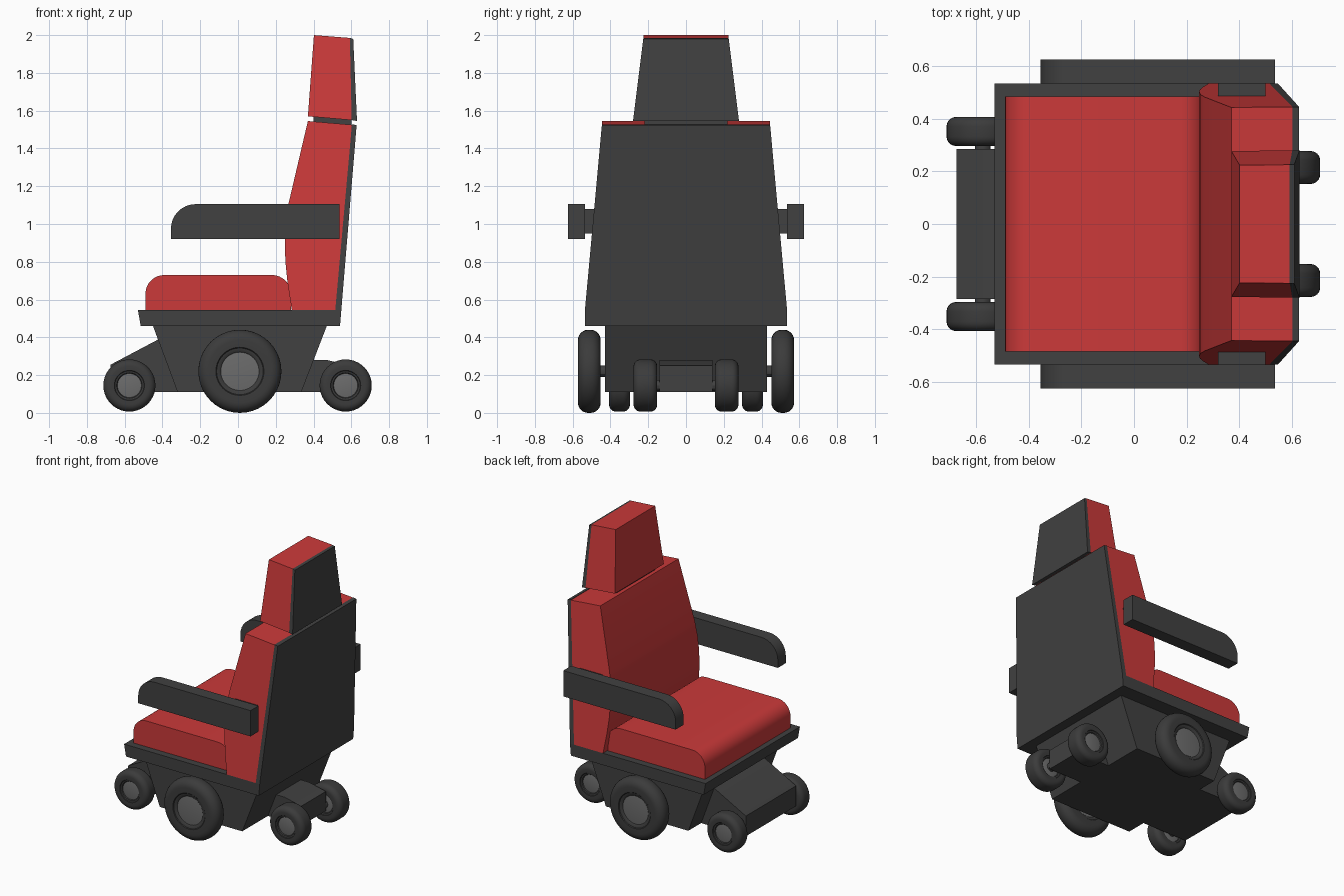
import bpy, bmesh, math

cube = bpy.data.objects.get("Cube")
if cube:
    bpy.data.objects.remove(cube, do_unlink=True)


def material(name, r, g, b):
    m = bpy.data.materials.new(name)
    m.use_nodes = True
    m.diffuse_color = (r, g, b, 1)
    m.node_tree.nodes["Principled BSDF"].inputs["Base Color"].default_value = (r, g, b, 1)
    return m


RED = material("red upholstery", 0.6, 0.042, 0.042)
DARK = material("dark grey frame", 0.052, 0.052, 0.052)
TYRE = material("tyre rubber", 0.044, 0.044, 0.044)
HUB = material("grey hub", 0.15, 0.15, 0.15)


def finish(name, bm, mats, angle=30):
    bmesh.ops.recalc_face_normals(bm, faces=bm.faces)
    mesh = bpy.data.meshes.new(name)
    bm.to_mesh(mesh)
    bm.free()
    ob = bpy.data.objects.new(name, mesh)
    bpy.context.collection.objects.link(ob)
    for m in mats:
        mesh.materials.append(m)
    bpy.ops.object.select_all(action='DESELECT')
    ob.select_set(True)
    bpy.context.view_layer.objects.active = ob
    bpy.ops.object.shade_smooth_by_angle(angle=math.radians(angle))
    return ob


def prism(name, profile, y0, y1, mat):
    """Extrude an (x, z) profile in y; y0 and y1 give the two sides as functions of z or numbers."""
    side = lambda y, z: y(z) if callable(y) else y
    bm = bmesh.new()
    a = [bm.verts.new((x, side(y0, z), z)) for x, z in profile]
    b = [bm.verts.new((x, side(y1, z), z)) for x, z in profile]
    bm.faces.new(a)
    bm.faces.new(b)
    n = len(a)
    for i in range(n):
        j = (i + 1) % n
        bm.faces.new((a[i], a[j], b[j], b[i]))
    return finish(name, bm, [mat])


def centred(name, profile, width, mat):
    if callable(width):
        return prism(name, profile, lambda z: -width(z), width, mat)
    return prism(name, profile, -width, width, mat)


def arc(cx, cz, r, start, end, n=8):
    steps = [math.radians(start + (end - start) * i / n) for i in range(n + 1)]
    return [(cx + r * math.cos(t), cz + r * math.sin(t)) for t in steps]


def wheel(name, x, y, z, r, w):
    """Lathe around a y axis: round tyre, recessed rim, domed hub on both sides."""
    h, c = w / 2, min(w * 0.45, r * 0.26)
    half = [(0, h * 0.84), (r * 0.3, h * 0.82), (r * 0.46, h * 0.76),
            (r * 0.49, h * 0.86), (r * 0.56, h * 0.9), (r * 0.58, h * 0.98)]
    half += [(px, py) for px, py in arc(r - c, h - c, c, 90, 0, 6)]
    prof = half + [(px, -py) for px, py in reversed(half)]
    bm = bmesh.new()
    vs = [bm.verts.new((px, py, 0)) for px, py in prof]
    es = [bm.edges.new(p) for p in zip(vs, vs[1:])]
    bmesh.ops.spin(bm, geom=vs + es, cent=(0, 0, 0), axis=(0, 1, 0),
                   angle=math.tau, steps=40, use_duplicate=False)
    bmesh.ops.remove_doubles(bm, verts=bm.verts, dist=0.0005)
    for f in bm.faces:
        if f.calc_center_median().xz.length < r * 0.455:
            f.material_index = 1
    ob = finish(name, bm, [TYRE, HUB], 35)
    ob.location = (x, y, z)


# Chassis
centred("chassis", [(-0.45, 0.46), (-0.32, 0.11), (0.335, 0.11), (0.47, 0.46)], 0.43, DARK)
centred("front_housing", [(-0.675, 0.11), (-0.675, 0.255), (-0.42, 0.39), (-0.3, 0.39), (-0.3, 0.11)], 0.285, DARK)
centred("rear_housing", [(0.3, 0.11), (0.3, 0.28), (0.47, 0.28), (0.6, 0.25), (0.6, 0.11)], 0.14, DARK)
centred("seat_base", [(-0.53, 0.545), (-0.515, 0.46), (0.54, 0.46), (0.547, 0.545)], 0.535, DARK)

# Seat cushion with rolled front and back edges
centred("seat_cushion", [(-0.49, 0.54)] + arc(-0.39, 0.63, 0.1, 180, 90)
        + arc(0.18, 0.63, 0.1, 90, 0) + [(0.28, 0.54)], 0.485, RED)

# Backrest, tapering towards the top
back_width = lambda z: 0.535 - 0.0915 * (z - 0.545)
centred("backrest_cushion", [(0.285, 0.545), (0.262, 0.69), (0.251, 0.8), (0.248, 0.9), (0.252, 1.0),
                             (0.268, 1.11), (0.37, 1.545), (0.603, 1.525), (0.515, 0.545)], back_width, RED)
centred("backrest_shell", [(0.515, 0.545), (0.603, 1.528), (0.628, 1.523), (0.547, 0.545)], back_width, DARK)

# Headrest
head_width = lambda z: 0.28 - 0.125 * (z - 1.55)
centred("headrest_neck", [(0.4, 1.52), (0.4, 1.58), (0.6, 1.57), (0.6, 1.51)], 0.22, DARK)
centred("headrest_cushion", [(0.37, 1.57), (0.402, 2.0), (0.592, 1.985), (0.602, 1.55)], head_width, RED)
centred("headrest_shell", [(0.602, 1.55), (0.592, 1.985), (0.61, 1.98), (0.63, 1.545)], head_width, DARK)

# Armrests and wheels on both sides
arm = [(-0.355, 0.92)] + arc(-0.225, 0.975, 0.13, 180, 90) + [(0.537, 1.105), (0.537, 0.92)]
bracket = [(0.32, 0.95), (0.32, 1.08), (0.5, 1.08), (0.5, 0.95)]
for side, s in (("left", 1), ("right", -1)):
    prism("armrest_" + side, arm, s * 0.535, s * 0.625, DARK)
    prism("armrest_bracket_" + side, bracket, s * 0.46, s * 0.54, DARK)
    wheel("drive_wheel_" + side, 0.01, s * 0.512, 0.22, 0.22, 0.12)
    wheel("front_wheel_" + side, -0.575, s * 0.352, 0.145, 0.138, 0.11)
    wheel("rear_wheel_" + side, 0.57, s * 0.215, 0.145, 0.138, 0.125)
    # Axle stubs
    for part, x, z, y0, y1 in (("drive", 0.01, 0.22, 0.4, 0.47), ("front", -0.575, 0.145, 0.26, 0.32),
                               ("rear", 0.57, 0.145, 0.1, 0.17)):
        prism(part + "_axle_" + side, arc(x, z, 0.03, 0, 330, 11), s * y0, s * y1, DARK)
